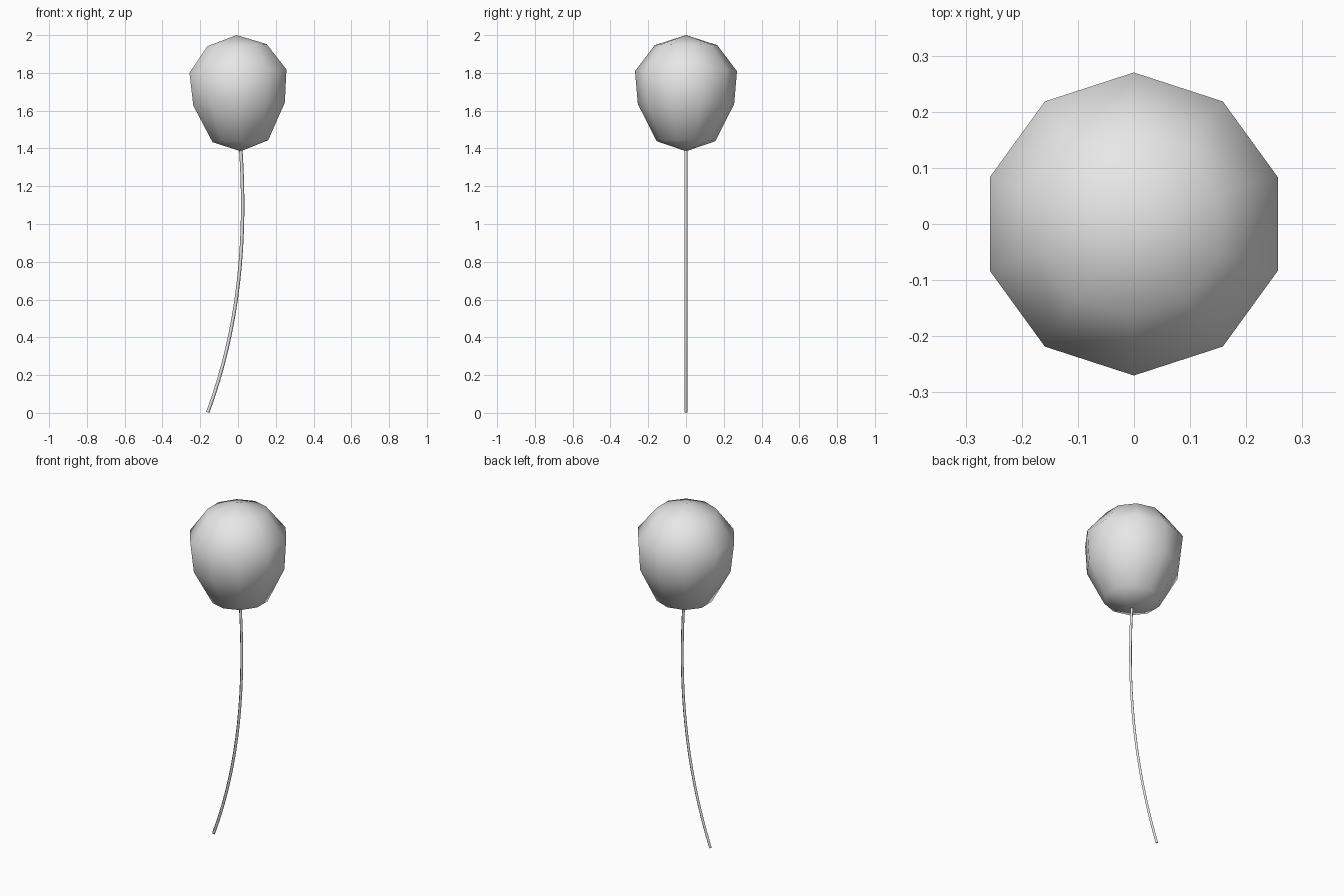
import bpy, bmesh, math
from mathutils import Matrix, Vector

cube = bpy.data.objects.get("Cube")
if cube:
    bpy.data.objects.remove(cube, do_unlink=True)

grey = bpy.data.materials.new("light grey")
grey.diffuse_color = (0.8, 0.8, 0.8, 1)
grey.use_nodes = True
grey.node_tree.nodes["Principled BSDF"].inputs["Base Color"].default_value = (0.8, 0.8, 0.8, 1)

# Balloon: ten-sided low-poly sphere, tapered towards the bottom
RINGS = [(0.165, 1.947), (0.27, 1.809), (0.255, 1.635), (0.155, 1.438)]
TOP, BOTTOM, CENTRE, TILT = 2.0, 1.385, 1.80, 0.035

bm = bmesh.new()
bmesh.ops.create_uvsphere(bm, u_segments=10, v_segments=5, radius=1)
for v in bm.verts:
    ring = round(math.acos(max(-1, min(1, v.co.z))) / math.radians(36))
    if ring in (0, 5):
        v.co = (0, 0, TOP if ring == 0 else BOTTOM)
    else:
        r, z = RINGS[ring - 1]
        # a corner of every ring points along y
        a = math.radians(18 + 36 * round((math.degrees(math.atan2(v.co.y, v.co.x)) - 18) / 36 + 0.01))
        v.co = (r * math.cos(a), r * math.sin(a), z)
# lean slightly towards -x
bmesh.ops.rotate(bm, verts=bm.verts, cent=Vector((0, 0, CENTRE)),
                 matrix=Matrix.Rotation(-TILT, 3, 'Y'))
for f in bm.faces:
    f.smooth = True
mesh = bpy.data.meshes.new("balloon")
bm.to_mesh(mesh)
bm.free()
mesh.materials.append(grey)
balloon = bpy.data.objects.new("balloon", mesh)
bpy.context.collection.objects.link(balloon)

# String: a thin four-sided tube along one gentle bend
curve = bpy.data.curves.new("string", 'CURVE')
curve.dimensions = '3D'
curve.resolution_u = 16
curve.bevel_depth = 0.009
curve.bevel_resolution = 0
curve.use_fill_caps = True
spline = curve.splines.new('BEZIER')
spline.bezier_points.add(1)
ends = [((-0.33, 0, -0.46), (-0.16, 0, 0.003), (0.01, 0, 0.46)),
        ((0.045, 0, 0.93), (0.015, 0, 1.39), (-0.015, 0, 1.85))]
for p, (left, co, right) in zip(spline.bezier_points, ends):
    p.handle_left_type = p.handle_right_type = 'FREE'
    p.handle_left, p.co, p.handle_right = left, co, right
curve.materials.append(grey)
string = bpy.data.objects.new("string", curve)
bpy.context.collection.objects.link(string)
